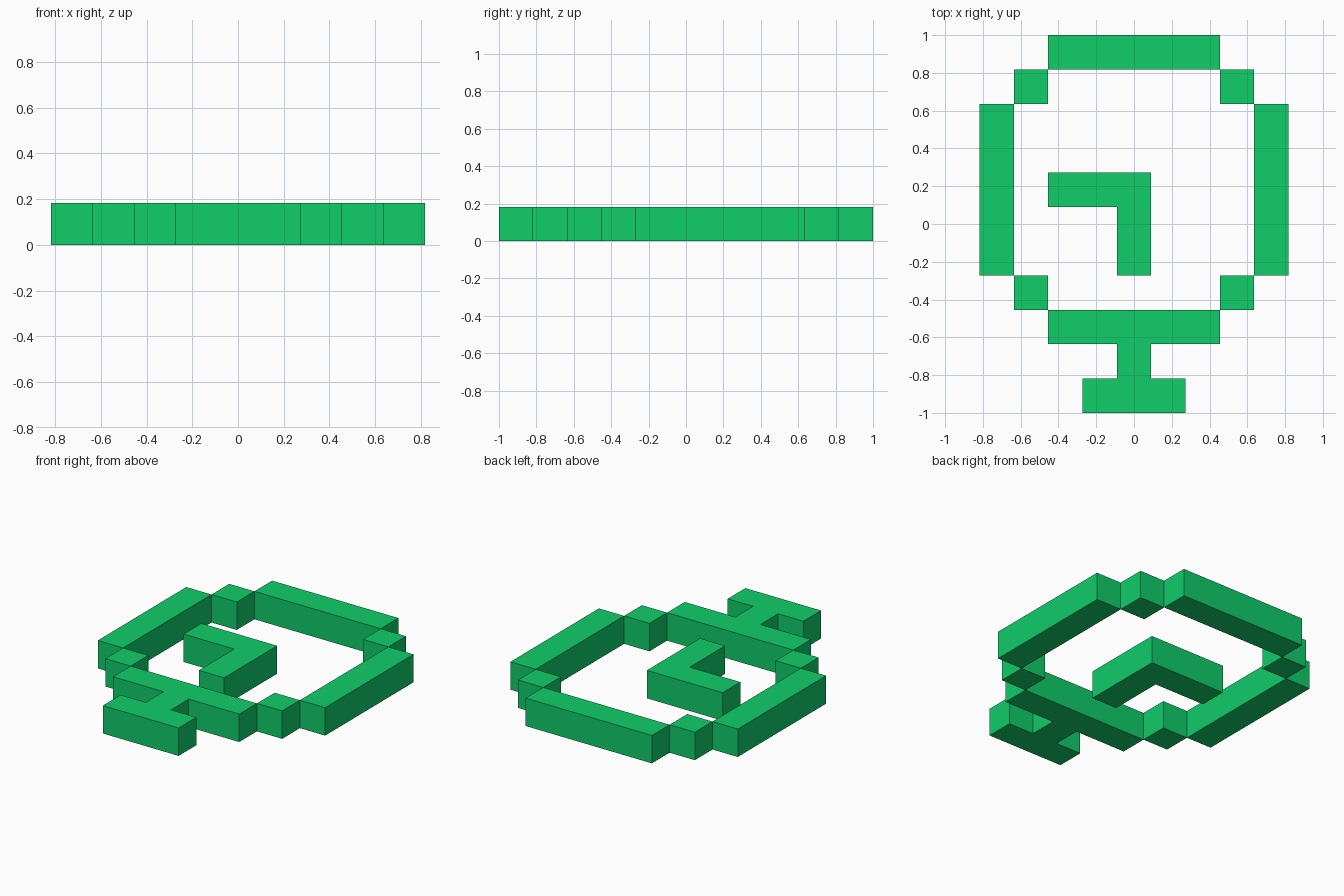
import bpy
import bmesh

cube = bpy.data.objects.get("Cube")
if cube:
    bpy.data.objects.remove(cube, do_unlink=True)

U = 2 / 11  # one square cell of the design

green = bpy.data.materials.new("green")
green.use_nodes = True
colour = (0.005, 0.61, 0.144, 1)
green.diffuse_color = colour
green.node_tree.nodes["Principled BSDF"].inputs["Base Color"].default_value = colour


def slab(name, outline):
    """Extrude an outline, given in cells, to one cell thick."""
    bm = bmesh.new()
    face = bm.faces.new([bm.verts.new((x * U, y * U, 0)) for x, y in outline])
    top = bmesh.ops.extrude_face_region(bm, geom=[face])["geom"]
    verts = [v for v in top if isinstance(v, bmesh.types.BMVert)]
    bmesh.ops.translate(bm, verts=verts, vec=(0, 0, U))
    bmesh.ops.recalc_face_normals(bm, faces=bm.faces)
    mesh = bpy.data.meshes.new(name)
    bm.to_mesh(mesh)
    bm.free()
    mesh.materials.append(green)
    obj = bpy.data.objects.new(name, mesh)
    bpy.context.collection.objects.link(obj)
    return obj


def block(name, x0, x1, y0, y1):
    return slab(name, [(x0, y0), (x1, y0), (x1, y1), (x0, y1)])


# Stepped ring: back bar, then sides and corner blocks mirrored in x
block("ring_back", -2.5, 2.5, 4.5, 5.5)
for side, s in (("left", 1), ("right", -1)):
    block("ring_side_" + side, s * 3.5, s * 4.5, -1.5, 3.5)
    block("back_corner_" + side, s * 2.5, s * 3.5, 3.5, 4.5)
    block("front_corner_" + side, s * 2.5, s * 3.5, -2.5, -1.5)

# Front bar of the ring with its stem and foot, one symmetric outline
half = [(1.5, -5.5), (1.5, -4.5), (0.5, -4.5), (0.5, -3.5), (2.5, -3.5), (2.5, -2.5)]
slab("ring_front_and_stand", half + [(-x, y) for x, y in reversed(half)])

# Bent pointer in the middle
slab("pointer", [(-0.5, -1.5), (0.5, -1.5), (0.5, 1.5),
                 (-2.5, 1.5), (-2.5, 0.5), (-0.5, 0.5)])
